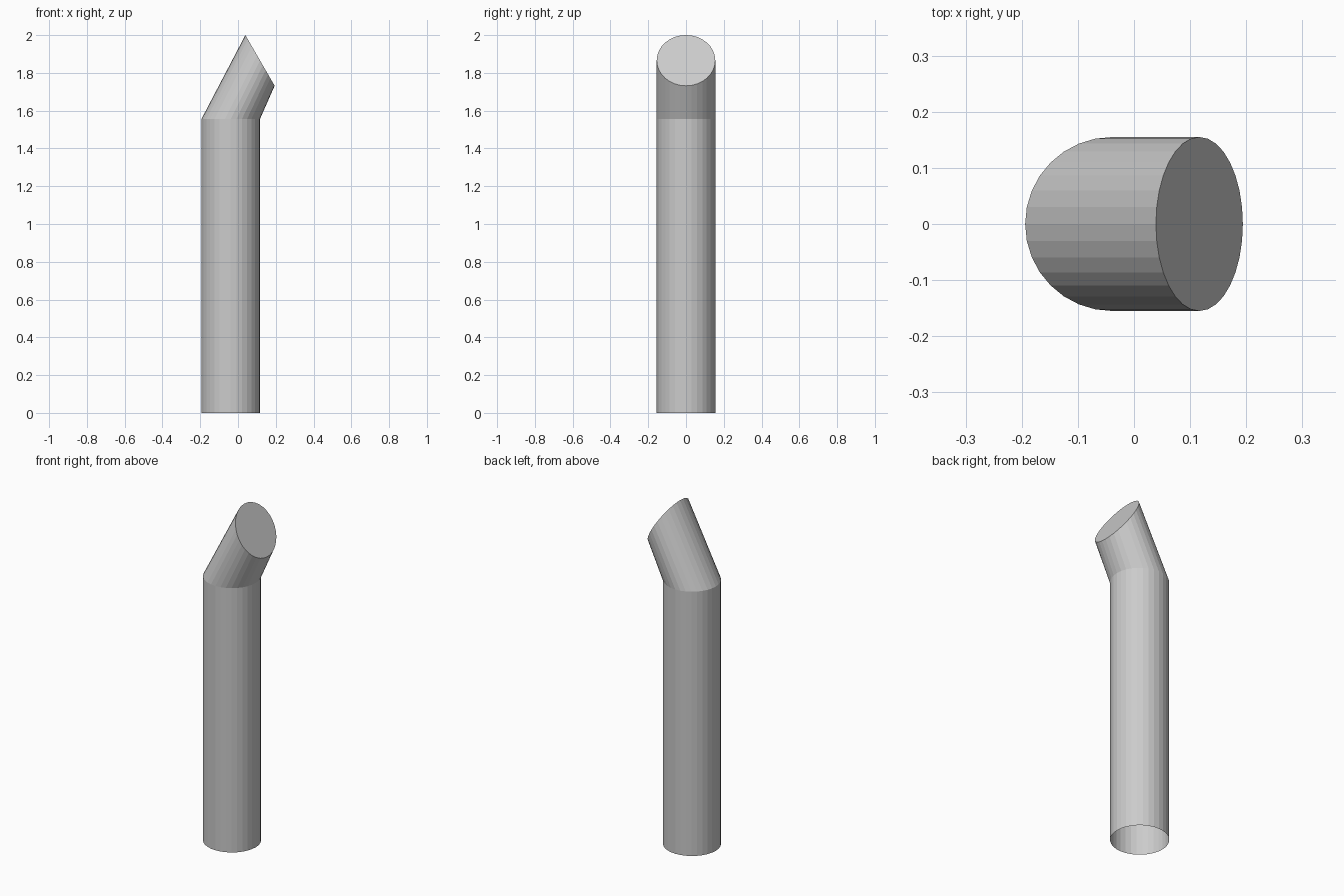
import bpy, bmesh
from math import radians
from mathutils import Matrix, Vector

if "Cube" in bpy.data.objects:
    bpy.data.objects.remove(bpy.data.objects["Cube"])

SIDES, RADIUS = 32, 0.155
# Ring stations along the pipe: centre x, centre z, tilt about y (degrees)
STATIONS = [(-0.039, 0.0, 0), (-0.039, 1.555, 0), (0.1165, 1.866, 60)]

bm = bmesh.new()
rings = []
for x, z, tilt in STATIONS:
    place = Matrix.Translation(Vector((x, 0, z))) @ Matrix.Rotation(radians(tilt), 4, 'Y')
    ring = bmesh.ops.create_circle(bm, cap_ends=False, segments=SIDES, radius=RADIUS, matrix=place)
    rings.append(ring["verts"])

# Straight shaft and bent upper section
for lower, upper in zip(rings, rings[1:]):
    for i in range(SIDES):
        j = (i + 1) % SIDES
        bm.faces.new((lower[i], lower[j], upper[j], upper[i]))

# Slanted end cap; the bottom stays open
bm.faces.new(rings[-1])
bmesh.ops.recalc_face_normals(bm, faces=bm.faces[:])

mesh = bpy.data.meshes.new("bent_pipe")
bm.to_mesh(mesh)
bm.free()
bpy.context.collection.objects.link(bpy.data.objects.new("bent_pipe", mesh))
